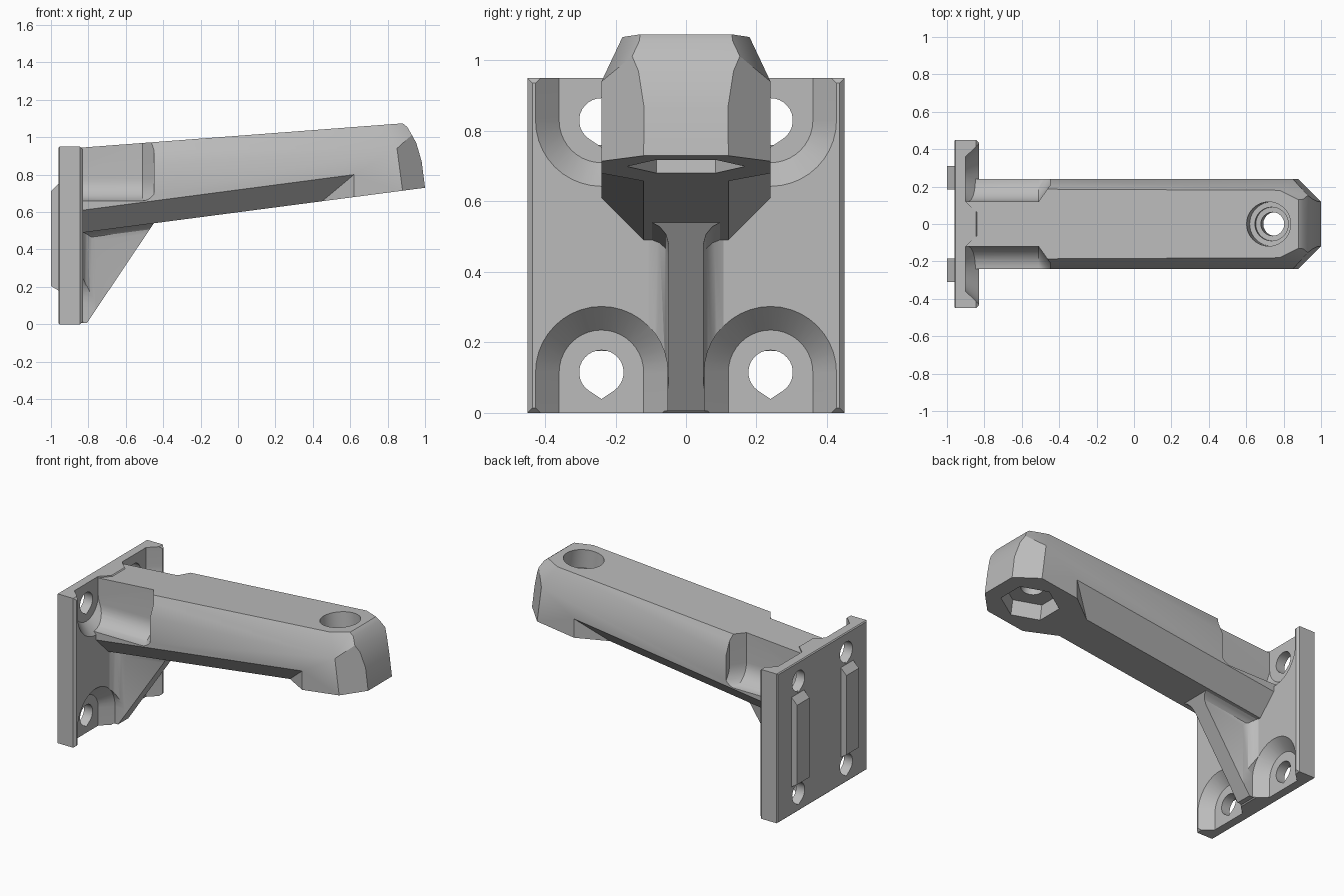
import bpy, bmesh
from math import sin, cos, pi, radians
from mathutils import Vector

if "Cube" in bpy.data.objects:
    bpy.data.objects.remove(bpy.data.objects["Cube"])

grey = bpy.data.materials.new("plain grey")
grey.use_nodes = True
grey.diffuse_color = (0.5, 0.5, 0.5, 1)
grey.node_tree.nodes["Principled BSDF"].inputs["Base Color"].default_value = (0.5, 0.5, 0.5, 1)


def loft(name, rings):
    """Solid skinned through matching rings of points, capped at both ends."""
    bm = bmesh.new()
    loops = [[bm.verts.new(p) for p in ring] for ring in rings]
    n = len(loops[0])
    for a, b in zip(loops, loops[1:]):
        for i in range(n):
            j = (i + 1) % n
            bm.faces.new((a[i], a[j], b[j], b[i]))
    bm.faces.new(loops[0])
    bm.faces.new(loops[-1])
    bmesh.ops.recalc_face_normals(bm, faces=bm.faces)
    mesh = bpy.data.meshes.new(name)
    bm.to_mesh(mesh)
    bm.free()
    obj = bpy.data.objects.new(name, mesh)
    bpy.context.collection.objects.link(obj)
    return obj


def slice_off(obj, a, b, c, inside):
    """Cut obj by the plane through a, b, c and keep the side holding 'inside'."""
    a, b, c = Vector(a), Vector(b), Vector(c)
    normal = (b - a).cross(c - a).normalized()
    if normal.dot(Vector(inside) - a) > 0:
        normal = -normal
    bm = bmesh.new()
    bm.from_mesh(obj.data)
    bmesh.ops.bisect_plane(bm, geom=bm.verts[:] + bm.edges[:] + bm.faces[:], dist=1e-5,
                           plane_co=a, plane_no=normal, clear_outer=True)
    bmesh.ops.holes_fill(bm, edges=[e for e in bm.edges if e.is_boundary], sides=0)
    bmesh.ops.recalc_face_normals(bm, faces=bm.faces)
    bm.to_mesh(obj.data)
    bm.free()


def combine(obj, other, operation):
    """Boolean obj with other, then discard other."""
    mod = obj.modifiers.new(operation, "BOOLEAN")
    mod.operation, mod.solver, mod.object = operation, "EXACT", other
    bpy.context.view_layer.update()
    mesh = bpy.data.meshes.new_from_object(obj.evaluated_get(bpy.context.evaluated_depsgraph_get()))
    obj.modifiers.clear()
    obj.data = mesh
    bpy.data.objects.remove(other)


def u_slot(x, y, z, r, way):
    """Round-ended slot outline that runs off up (way 1) or down (way -1)."""
    pts = [(x, y + r * cos(pi * i / 20), z - way * r * sin(pi * i / 20)) for i in range(21)]
    return pts + [(x, y - r, z + way * 0.4), (x, y + r, z + way * 0.4)]


def teardrop(x, y, z, r):
    """Round hole with a pointed bottom."""
    arc = [radians(-55 + 290 * i / 24) for i in range(25)]
    return [(x, y + r * cos(a), z + r * sin(a)) for a in arc] + [(x, y, z - 1.2 * r)]


def bottom(x):
    return 0.49 + 0.131 * (x + 0.83)


def top(x):
    return 0.945 + 0.0755 * (x + 0.83)


# Wall plate with chamfered front edges
def rect(x, inset):
    y, z0, z1 = 0.45 - inset, inset, 0.95 - inset
    return [(x, -y, z0), (x, y, z0), (x, y, z1), (x, -y, z1)]


bracket = loft("wall_bracket", [rect(-0.96, 0.006), rect(-0.954, 0), rect(-0.845, 0), rect(-0.83, 0.014)])

# Gusset web, flared where it meets the plate, and its fillet under the arm
half = [(-0.94, 0.11), (-0.832, 0.11), (-0.815, 0.08), (-0.79, 0.06), (-0.76, 0.05), (-0.3, 0.05)]
plan = half + [(x, -y) for x, y in reversed(half)]
web = loft("gusset_web", [[(x, y, z) for x, y in plan] for z in (0.006, 0.58)])
half = [(0.1, 0.03), (0.1, 0.002), (0.075, -0.01), (0.057, -0.03), (0.048, -0.06)]
section = half + [(-y, z) for y, z in reversed(half)]
fillet = loft("web_fillet", [[(x, y, bottom(x) + z) for y, z in section] for x in (-0.9, -0.3)])
for part in (web, fillet):
    slice_off(part, (-0.812, 0, 0), (-0.812, 1, 0), (-0.45, 0, 0.54), (-0.9, 0, 0.5))
combine(bracket, web, "UNION")

# Tapered bolt recesses, open to the top or bottom edge of the plate
for s in (1, -1):
    for z, way in ((0.115, -1), (0.83, 1)):
        steps = ((-0.9, 0.12), (-0.829, 0.188), (-0.7, 0.188))
        recess = loft("recess_cutter", [u_slot(x, s * 0.24, z, r, way) for x, r in steps])
        combine(bracket, recess, "DIFFERENCE")

# Arm: side profile with a curved nose
profile = [(-0.94, bottom(-0.94)), (1, bottom(1)), (0.982, 0.87), (0.953, 0.97),
           (0.905, 1.055), (0.88, top(0.88)), (-0.94, top(-0.94))]
arm = loft("arm", [[(x, y, z) for x, z in profile] for y in (-0.24, 0.24)])
core = (0, 0, 0.8)
for s in (1, -1):
    # upper edge chamfer
    slice_off(arm, (-0.45, s * 0.24, 0.855), (0.85, s * 0.24, 0.94), (0.85, s * 0.18, top(0.85)), core)
    # nose corner, lower and upper facets
    slice_off(arm, (0.88, s * 0.24, 0.714), (1, s * 0.12, 0.73), (0.85, s * 0.24, 0.94), core)
    slice_off(arm, (0.85, s * 0.24, 0.94), (0.78, s * 0.18, top(0.78)), (0.88, s * 0.13, top(0.88)), core)

for s in (1, -1):
    # lower edge chamfer, stopping short of the nose
    corner = [(0.1, -0.02), (0.3, 0.18), (0.3, -0.02)]
    rings = []
    for end in (0, 1):
        ring = []
        for y, dz in corner:
            x = 0.45 + (y - 0.12) * 1.417 if end else -1.0
            ring.append((x, s * y, bottom(x) + dz))
        rings.append(ring)
    combine(arm, loft("chamfer_cutter", rings), "DIFFERENCE")

    # side notch giving access to the upper bolts
    rings = []
    for x, shift in ((-1, 0), (-0.51, 0), (-0.45, 0.085)):
        ring = [(x, s * (0.24 + shift - 0.12 * cos(pi * i / 20)), 0.78 - 0.12 * sin(pi * i / 20))
                for i in range(11)]
        rings.append(ring + [(x, s * 0.5, 0.66), (x, s * 0.5, 1.2), (x, s * (0.12 + shift), 1.2)])
    combine(arm, loft("notch_cutter", rings), "DIFFERENCE")

combine(arm, fillet, "UNION")
combine(bracket, arm, "UNION")

# Stepped bolt hole and hexagonal nut pocket, square to the underside of the arm
axis = Vector((0.13, 0, -1)).normalized()
across = Vector((1, 0, 0.13)).normalized()
side = Vector((0, 1, 0))
mouth = Vector((0.72, 0, 1.06))


def round_ring(t, r, n):
    return [mouth + axis * t + r * (side * cos(2 * pi * i / n) + across * sin(2 * pi * i / n))
            for i in range(n)]


steps = ((-0.1, 0.118), (0.12, 0.118), (0.121, 0.09), (0.16, 0.09), (0.161, 0.063), (0.5, 0.063))
combine(bracket, loft("bolt_cutter", [round_ring(t, r, 40) for t, r in steps]), "DIFFERENCE")
combine(bracket, loft("nut_cutter", [round_ring(t, 0.168, 6) for t in (0.26, 0.5)]), "DIFFERENCE")

for s in (1, -1):
    # plate bolt holes
    for z in (0.115, 0.83):
        hole = loft("hole_cutter", [teardrop(x, s * 0.24, z, 0.063) for x in (-1.1, -0.86)])
        combine(bracket, hole, "DIFFERENCE")
    # locating ribs on the back
    rib = [(-0.95, 0.175), (-0.96, 0.18), (-1, 0.205), (-1, 0.71), (-0.96, 0.75), (-0.95, 0.76)]
    rail = loft("back_rib", [[(x, s * y, z) for x, z in rib] for y in (0.185, 0.31)])
    combine(bracket, rail, "UNION")

# Finish
bracket.data.materials.clear()
bracket.data.materials.append(grey)
for face in bracket.data.polygons:
    face.material_index = 0
bpy.ops.object.select_all(action="DESELECT")
bracket.select_set(True)
bpy.context.view_layer.objects.active = bracket
bpy.ops.object.shade_smooth_by_angle(angle=radians(25))
